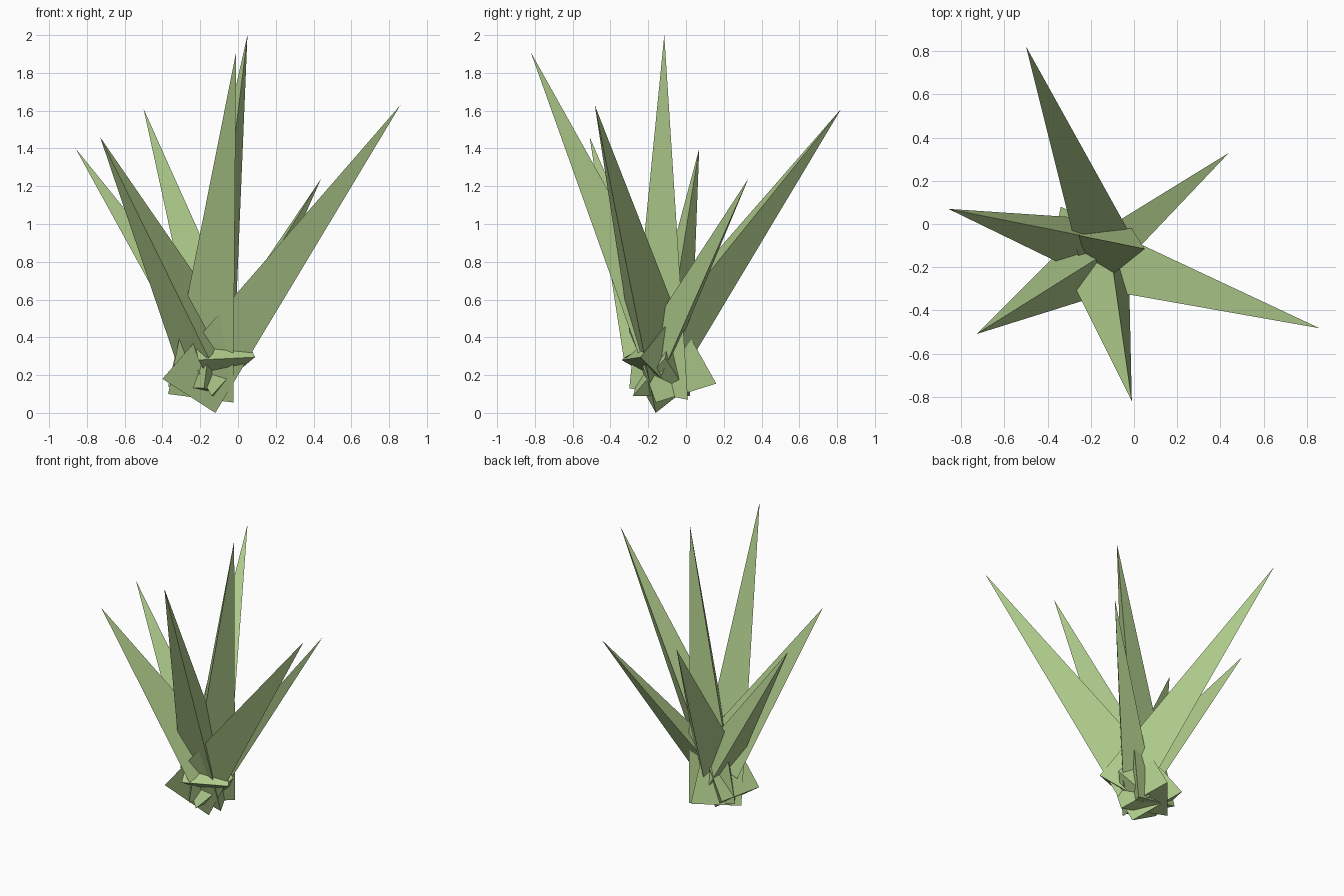
import bpy, bmesh

green = bpy.data.materials.new("leaf_green")
green.diffuse_color = (0.43, 0.6, 0.26, 1)


def leaf(name, tip, base):
    """Three-sided spike: a triangular base tapering to a tip."""
    bm = bmesh.new()
    top = bm.verts.new(tip)
    ring = [bm.verts.new(p) for p in base]
    bm.faces.new(ring)
    for i in range(3):
        bm.faces.new((ring[i], ring[(i + 1) % 3], top))
    bmesh.ops.recalc_face_normals(bm, faces=bm.faces[:])
    mesh = bpy.data.meshes.new(name)
    bm.to_mesh(mesh)
    bm.free()
    mesh.materials.append(green)
    bpy.context.collection.objects.link(bpy.data.objects.new(name, mesh))


# Each leaf: tip, then the three corners of its tilted base
leaf("leaf_centre", (0.05, -0.115, 2.0),
     [(-0.18, -0.30, 0.13), (-0.37, -0.03, 0.14), (-0.03, 0.01, 0.07)])
leaf("leaf_front", (-0.01, -0.822, 1.91),
     [(-0.37, -0.10, 0.10), (-0.025, -0.16, 0.055), (-0.15, 0.16, 0.155)])
leaf("leaf_right", (0.86, -0.483, 1.63),
     [(-0.12, -0.16, 0.0), (-0.40, -0.26, 0.18), (-0.34, 0.08, 0.19)])
leaf("leaf_back_right", (0.44, 0.33, 1.24),
     [(-0.21, -0.07, 0.28), (-0.13, -0.27, 0.32), (-0.02, -0.13, 0.20)])
leaf("leaf_back", (-0.50, 0.822, 1.61),
     [(-0.21, -0.34, 0.28), (0.09, -0.24, 0.295), (-0.12, -0.07, 0.12)])
leaf("leaf_left", (-0.86, 0.07, 1.40),
     [(-0.14, -0.28, 0.09), (-0.11, 0.02, 0.09), (0.04, -0.11, 0.29)])
leaf("leaf_front_left", (-0.73, -0.51, 1.46),
     [(-0.155, -0.33, 0.29), (-0.33, -0.11, 0.28), (-0.02, -0.065, 0.43)])
